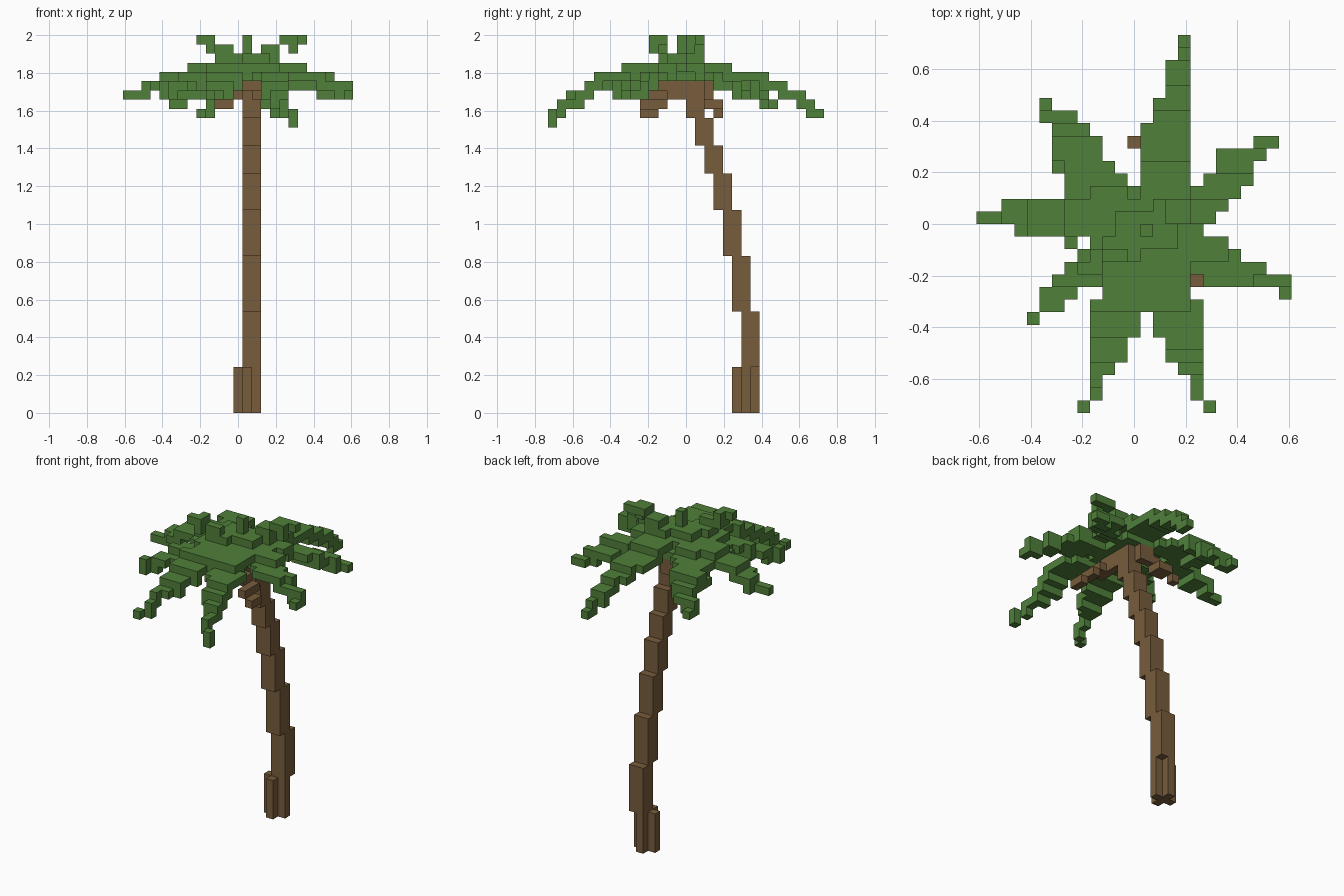
import bpy
import bmesh
from mathutils import Vector

if "Cube" in bpy.data.objects:
    bpy.data.objects.remove(bpy.data.objects["Cube"], do_unlink=True)

UNIT = 2 / 41                           # edge of one block
HALF_GRID = Vector((12.5, 15, 0))       # grid centre, in blocks
CROWN = (13, 14, 30)                    # block the crown is measured from
AXES = [Vector(a) for a in ((1, 0, 0), (0, 1, 0), (0, 0, 1))]


def make_material(name, colour):
    mat = bpy.data.materials.new(name)
    mat.use_nodes = True
    mat.diffuse_color = colour
    for node in mat.node_tree.nodes:
        if node.type == 'BSDF_PRINCIPLED':
            node.inputs["Base Color"].default_value = colour
            node.inputs["Roughness"].default_value = 0.9
    return mat


green = make_material("leaf green", (0.08, 0.215, 0.042, 1))
brown = make_material("bark brown", (0.187, 0.108, 0.045, 1))


def slab(x0, x1, y0, y1, z0, z1):
    """All blocks of a box, both ends included."""
    return {(x, y, z) for x in range(x0, x1 + 1)
            for y in range(y0, y1 + 1) for z in range(z0, z1 + 1)}


def build(name, blocks, mat):
    """Make the outer skin of a set of blocks."""
    bm = bmesh.new()
    for block in blocks:
        middle = Vector(block) + Vector((0.5, 0.5, 0.5)) - HALF_GRID
        for n, axis in enumerate(AXES):
            u, v = AXES[(n + 1) % 3] / 2, AXES[(n + 2) % 3] / 2
            for side in (1, -1):
                if tuple(int(b + side * a) for b, a in zip(block, axis)) in blocks:
                    continue
                c = middle + axis * side / 2
                corners = [c - u - v, c + u - v, c + u + v, c - u + v][::side]
                bm.faces.new([bm.verts.new(p * UNIT) for p in corners])
    bmesh.ops.remove_doubles(bm, verts=bm.verts, dist=UNIT / 100)
    mesh = bpy.data.meshes.new(name)
    bm.to_mesh(mesh)
    bm.free()
    mesh.materials.append(mat)
    obj = bpy.data.objects.new(name, mesh)
    bpy.context.collection.objects.link(obj)


def crown_blocks(slabs):
    """Blocks of flat slabs (x0, x1, y0, y1, level) around the crown."""
    cx, cy, cz = CROWN
    blocks = set()
    for x0, x1, y0, y1, level in slabs:
        blocks |= slab(cx + x0, cx + x1, cy + y0, cy + y1, cz + level, cz + level)
    return blocks


def crown_part(name, mat, *slabs):
    build(name, crown_blocks(slabs), mat)


def frond(name, *slabs):
    """A drooping leaf: each step is joined to the next by a lower block."""
    blocks = crown_blocks(slabs)
    joints = {(x, y, z - 1) for x, y, z in blocks
              if any(n in blocks for n in slab(x - 1, x + 1, y - 1, y + 1, z - 1, z - 1))}
    build(name, blocks | joints, green)


# Trunk: cross-shaped foot, then sections leaning to the front
trunk = slab(13, 13, 20, 22, 0, 4) | slab(12, 14, 21, 21, 0, 4)
z, y = 5, 21
for height in (6, 6, 5, 4, 3, 3, 4):
    trunk |= slab(13, 14, y, y + 1, z, z + height - 1)
    z, y = z + height, y - 1
build("trunk", trunk, brown)

# Bare branches under the crown
crown_part("front_branch", brown, (0, 1, -2, 1, 5), (1, 1, -2, 0, 4),
           (1, 2, -3, -2, 4), (3, 3, -4, -2, 3), (4, 4, -4, -3, 2))
crown_part("back_branch", brown, (-1, 0, 1, 3, 5), (-2, 0, 3, 3, 4),
           (-3, -2, 3, 4, 3), (-4, -4, 4, 4, 2))

# Crown core with its upright shoots
crown_part("crown_core", green, (-2, 2, -3, 3, 6), (-3, 3, -3, 2, 7),
           (-2, 2, -1, 1, 8))
crown_part("centre_shoot", green, (0, 0, 0, 0, 9), (0, 0, 0, 0, 10))
crown_part("right_shoot", green, (-3, -1, -2, -1, 8), (-4, -2, -2, -2, 9),
           (-4, -4, -3, -3, 9), (-5, -4, -3, -3, 10), (-4, -4, -2, -2, 10))
crown_part("left_shoot", green, (1, 3, 1, 2, 8), (2, 3, 1, 2, 9),
           (5, 5, 1, 1, 9), (4, 5, 1, 1, 10), (4, 6, 2, 2, 10))

# Drooping fronds, from the crown to the tip
frond("back_frond", (0, 3, 3, 5, 7), (0, 3, 6, 8, 6), (1, 3, 9, 9, 6),
      (1, 3, 10, 10, 5), (2, 3, 11, 11, 5), (2, 3, 12, 13, 4),
      (3, 3, 14, 14, 3), (3, 3, 15, 15, 2))
frond("back_right_frond", (-4, -2, 3, 3, 7), (-6, -3, 3, 3, 6),
      (-6, -2, 4, 4, 6), (-6, -3, 5, 5, 6), (-7, -4, 6, 7, 6), (-7, -7, 5, 5, 5),
      (-7, -5, 8, 8, 5), (-8, -6, 9, 9, 4), (-8, -8, 10, 10, 3))
frond("right_frond", (-6, -4, 0, 2, 7), (-9, -6, 0, 2, 6),
      (-11, -10, 1, 2, 5), (-10, -10, 0, 0, 5), (-13, -12, 1, 1, 4))
frond("front_right_frond", (-4, -3, -3, -1, 7), (-6, -6, -1, -1, 6),
      (-6, -4, -3, -3, 6), (-5, -4, -2, -2, 6), (-7, -4, -4, -4, 6),
      (-8, -6, -5, -5, 5), (-8, -7, -6, -6, 5), (-9, -9, -7, -7, 5),
      (-9, -9, -7, -7, 4))
frond("front_frond_right", (-3, -1, -5, -4, 7), (-4, -1, -6, -6, 7),
      (-4, -1, -8, -7, 6), (-4, -2, -10, -9, 5), (-4, -3, -11, -11, 4),
      (-4, -4, -12, -12, 4), (-4, -4, -13, -13, 3), (-5, -5, -14, -14, 2))
frond("front_frond_left", (0, 3, -6, -4, 7), (1, 4, -8, -6, 6),
      (2, 4, -9, -9, 6), (2, 4, -10, -10, 5), (3, 4, -11, -11, 4),
      (4, 4, -13, -12, 3), (5, 5, -14, -14, 2), (5, 5, -14, -14, 1))
frond("front_left_frond", (3, 6, -2, -1, 7), (4, 7, -2, -2, 6),
      (4, 9, -3, -3, 6), (5, 8, -4, -4, 6), (9, 11, -4, -4, 5),
      (11, 11, -5, -5, 4))
frond("back_left_frond", (3, 5, 1, 2, 7), (4, 4, 0, 0, 7),
      (4, 7, 3, 3, 6), (5, 8, 4, 4, 6), (6, 8, 5, 5, 5),
      (6, 9, 6, 6, 5), (9, 10, 7, 7, 4))
